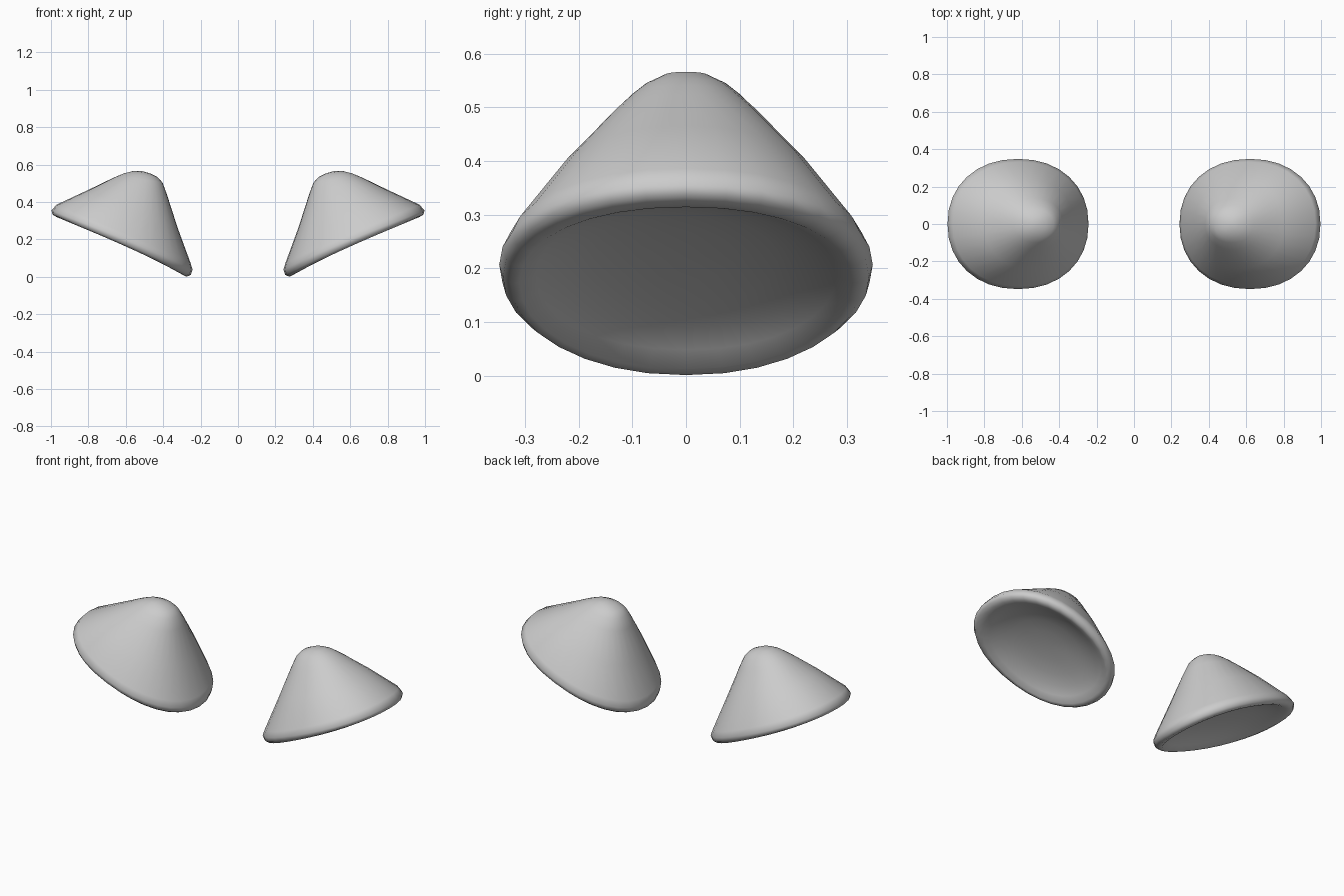
import bpy, bmesh
from math import cos, sin, pi, copysign
from mathutils import Vector

if "Cube" in bpy.data.objects:
    bpy.data.objects.remove(bpy.data.objects["Cube"])

SEG = 32

# cross-section stations: inner x, z / outer x, z / half depth in y / upward bow of the rim
STATIONS = [
    # outer skin, tip down to rim
    (0.47, 0.553, 0.56, 0.566, 0.040, 0),
    (0.43, 0.533, 0.61, 0.553, 0.075, 0),
    (0.403, 0.503, 0.64, 0.541, 0.100, 0),
    (0.38, 0.440, 0.68, 0.523, 0.138, 0),
    (0.322, 0.260, 0.80, 0.465, 0.238, 0),
    (0.254, 0.075, 0.97, 0.386, 0.332, 0.005),
    # rolled rim
    (0.243, 0.038, 0.997, 0.355, 0.348, 0.01),
    (0.253, 0.010, 0.992, 0.333, 0.341, 0.012),
    (0.275, 0.001, 0.97, 0.320, 0.326, 0.012),
    (0.298, 0.012, 0.945, 0.314, 0.310, 0.01),
]
# shallow dish underneath: relative size, depth along the tilted axis
DISH = [(0.90, 0.018), (0.75, 0.038), (0.55, 0.054), (0.3, 0.064)]
CENTRE = Vector((0.62, 0, 0.165))
HALF = Vector((0.323, 0, 0.148))
AXIS = Vector((-0.42, 0, 0.907))


def power(v):
    """Slightly squared circle."""
    return copysign(abs(v) ** (2 / 2.15), v)


def ring(bm, xl, zl, xr, zr, ry, bow):
    centre = Vector(((xl + xr) / 2, 0, (zl + zr) / 2))
    half = Vector(((xr - xl) / 2, 0, (zr - zl) / 2))
    verts = []
    for i in range(SEG):
        a = 2 * pi * i / SEG
        lift = bow * sin(a) ** 2 * (1 - 0.5 * cos(a))
        verts.append(bm.verts.new(centre + half * power(cos(a)) + Vector((0, ry * power(sin(a)), lift))))
    return verts


# tilted cone with a dished underside
bm = bmesh.new()
rings = [ring(bm, *s) for s in STATIONS]
for size, depth in DISH:
    c = CENTRE + AXIS * depth
    l, r = c - HALF * size, c + HALF * size
    rings.append(ring(bm, l.x, l.z, r.x, r.z, 0.31 * size, 0.005 * size))
for a, b in zip(rings, rings[1:]):
    for i in range(SEG):
        j = (i + 1) % SEG
        bm.faces.new((a[i], b[i], b[j], a[j]))
for end, tip in ((rings[0], (0.515, 0, 0.566)), (rings[-1], CENTRE + AXIS * 0.068)):
    t = bm.verts.new(tip)
    for i in range(SEG):
        bm.faces.new((t, end[i], end[(i + 1) % SEG]))
bmesh.ops.recalc_face_normals(bm, faces=bm.faces)
for f in bm.faces:
    f.smooth = True
mesh = bpy.data.meshes.new("cone_shells")
bm.to_mesh(mesh)
bm.free()
shells = bpy.data.objects.new("cone_shells", mesh)
bpy.context.collection.objects.link(shells)

# matching cone on the other side
mirror = shells.modifiers.new("mirror", 'MIRROR')
mirror.use_axis = (True, False, False)
mirror.use_mirror_merge = False
